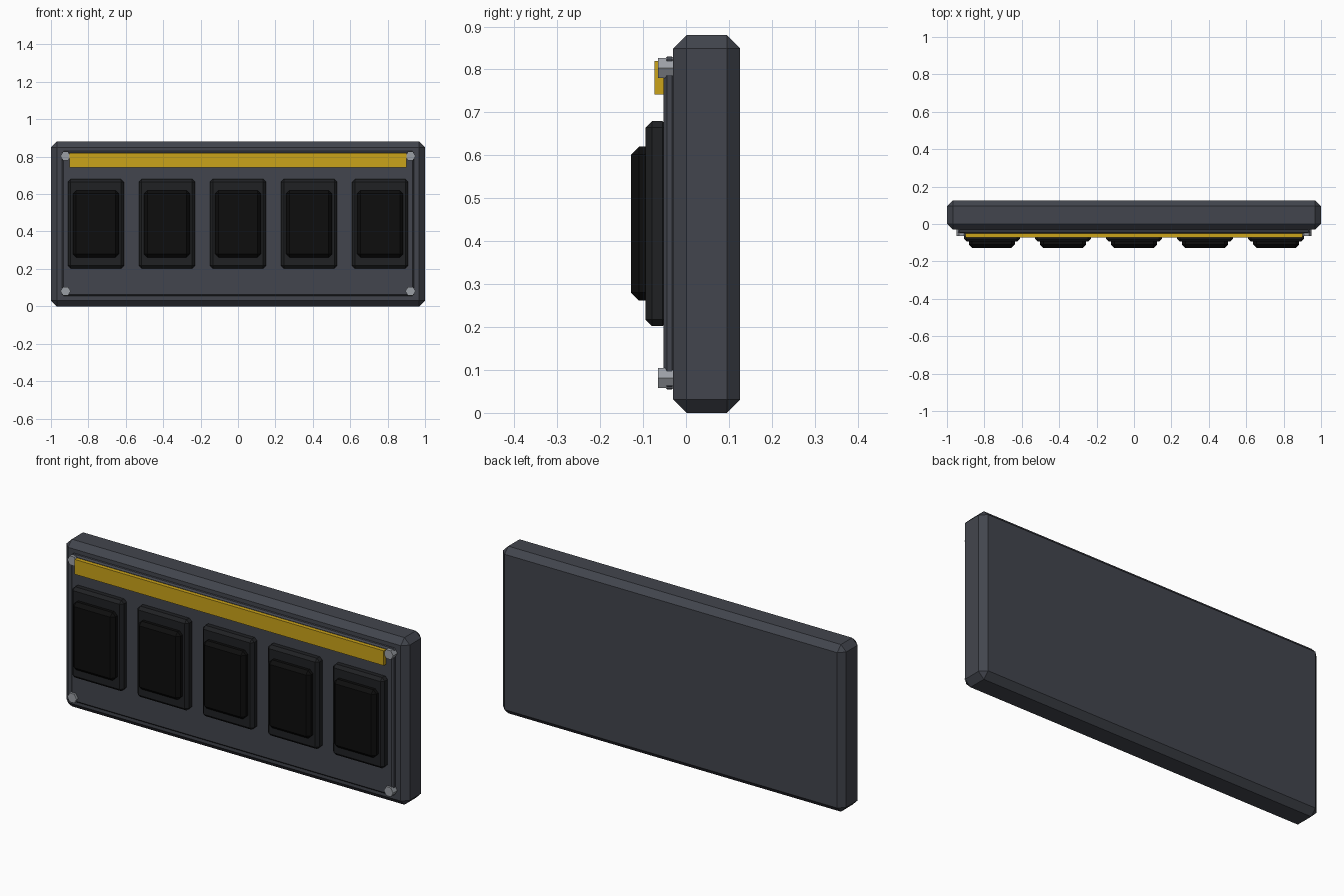
import bpy, bmesh, math
from mathutils import Matrix, Vector

if "Cube" in bpy.data.objects:
    bpy.data.objects.remove(bpy.data.objects["Cube"])


def material(name, rgb):
    m = bpy.data.materials.new(name)
    m.diffuse_color = (*rgb, 1)
    m.use_nodes = True
    m.node_tree.nodes["Principled BSDF"].inputs["Base Color"].default_value = m.diffuse_color
    return m


CASE = material("case_slate", (0.055, 0.06, 0.075))
YELLOW = material("strip_yellow", (0.6, 0.37, 0.01))
BEZEL = material("bezel_dark", (0.014, 0.015, 0.017))
BLACK = material("rocker_black", (0.004, 0.004, 0.004))
STEEL = material("bolt_steel", (0.33, 0.35, 0.38))


def finish(bm, name, mat):
    mesh = bpy.data.meshes.new(name)
    bm.to_mesh(mesh)
    bm.free()
    mesh.materials.append(mat)
    obj = bpy.data.objects.new(name, mesh)
    bpy.context.collection.objects.link(obj)
    return obj


def box(name, lo, hi, mat, chamfer=0):
    """Box between two corners with single-segment chamfered edges."""
    lo, hi = Vector(lo), Vector(hi)
    bm = bmesh.new()
    bmesh.ops.create_cube(bm, size=1)
    bmesh.ops.scale(bm, vec=hi - lo, verts=bm.verts)
    bmesh.ops.translate(bm, vec=(lo + hi) / 2, verts=bm.verts)
    obj = finish(bm, name, mat)
    if chamfer:
        mod = obj.modifiers.new("chamfer", 'BEVEL')
        mod.width, mod.segments = chamfer, 1
    return obj


def bolt(name, x, z):
    """Hexagonal bolt head facing the front."""
    bm = bmesh.new()
    rot = Matrix.Rotation(math.pi / 2, 4, 'X') @ Matrix.Rotation(math.pi / 6, 4, 'Z')
    bmesh.ops.create_cone(bm, cap_ends=True, segments=6, radius1=0.027,
                          radius2=0.027, depth=0.035,
                          matrix=Matrix.Translation((x, -0.0475, z)) @ rot)
    # turn the hexagon so two corners point sideways
    far = max(abs(v.co.x - x) for v in bm.verts)
    if far < 0.026:
        bmesh.ops.rotate(bm, cent=(x, 0, z), verts=bm.verts,
                         matrix=Matrix.Rotation(math.pi / 6, 3, 'Y'))
    return finish(bm, name, STEEL)


# housing and raised face plate
box("housing", (-1, -0.03, 0), (1, 0.126, 0.88), CASE, 0.031)
box("face_plate", (-0.94, -0.052, 0.055), (0.94, -0.025, 0.83), CASE, 0.008)

# yellow label strip along the top
box("label_strip", (-0.9, -0.073, 0.742), (0.9, -0.045, 0.82), YELLOW)

# five rocker switches, each in its own bezel
for i in range(5):
    x = (i - 2) * 0.38
    box(f"switch_bezel_{i + 1}", (x - 0.15, -0.094, 0.202),
        (x + 0.15, -0.04, 0.68), BEZEL, 0.015)
    box(f"switch_rocker_{i + 1}", (x - 0.123, -0.128, 0.262),
        (x + 0.123, -0.07, 0.62), BLACK, 0.018)

# corner bolts
for side, sx in (("left", -1), ("right", 1)):
    for level, z in (("lower", 0.081), ("upper", 0.803)):
        bolt(f"bolt_{level}_{side}", sx * 0.922, z)
